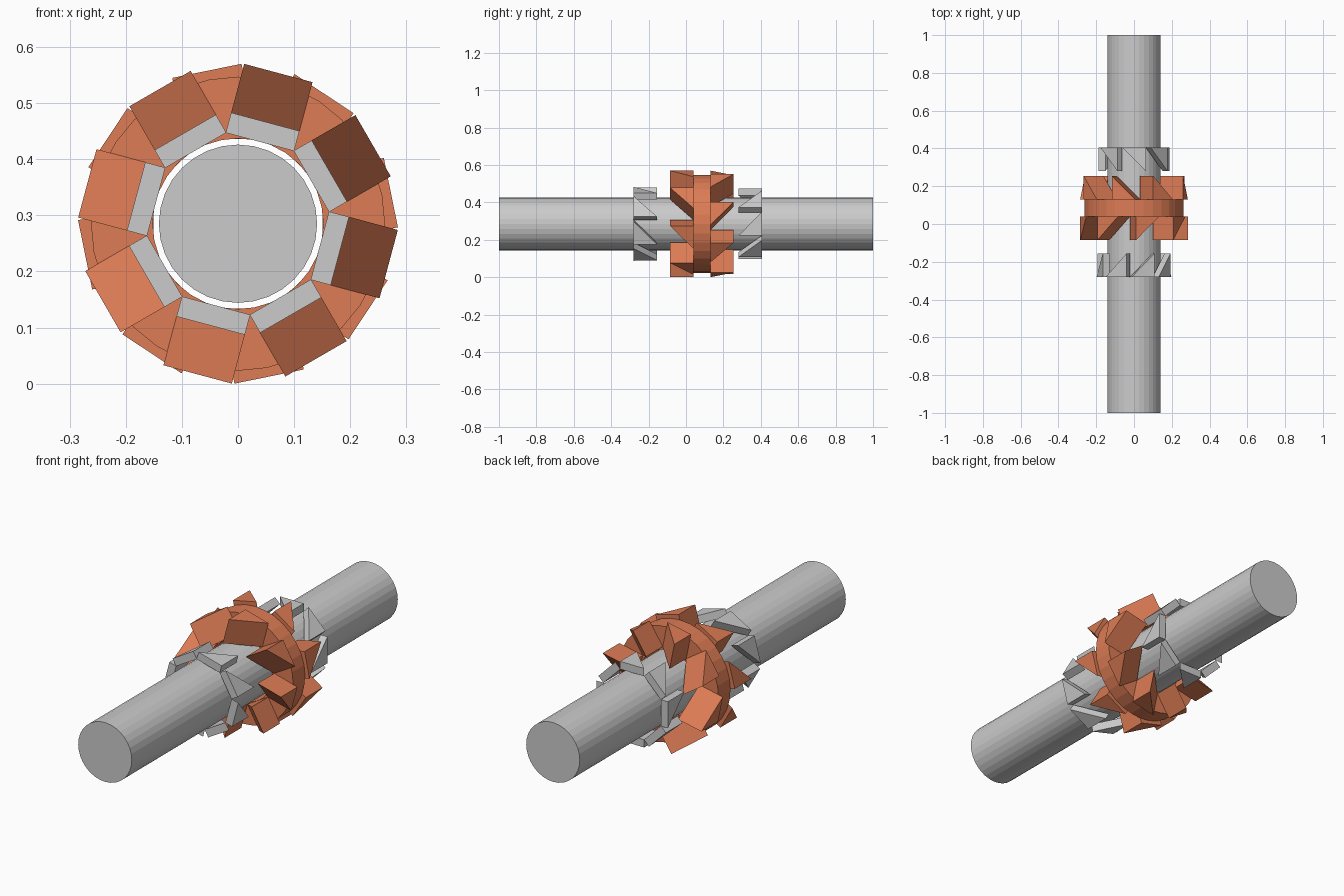
import bpy, bmesh
from math import radians, sin, cos, tau

if "Cube" in bpy.data.objects:
    bpy.data.objects.remove(bpy.data.objects["Cube"])

CZ = 0.285          # height of the shaft axis
SIDES = 32

orange = bpy.data.materials.new("orange")
orange.diffuse_color = (0.72, 0.2, 0.09, 1)
orange.use_nodes = True
orange.node_tree.nodes["Principled BSDF"].inputs["Base Color"].default_value = orange.diffuse_color


def finish(name, bm, mat=None):
    bmesh.ops.recalc_face_normals(bm, faces=bm.faces)
    mesh = bpy.data.meshes.new(name)
    bm.to_mesh(mesh)
    bm.free()
    ob = bpy.data.objects.new(name, mesh)
    ob.location.z = CZ
    bpy.context.collection.objects.link(ob)
    if mat:
        mesh.materials.append(mat)
    return ob


def circle(bm, r, y):
    return [bm.verts.new((r * cos(tau * i / SIDES), y, r * sin(tau * i / SIDES)))
            for i in range(SIDES)]


def bridge(bm, a, b):
    for i in range(SIDES):
        j = (i + 1) % SIDES
        bm.faces.new((a[i], a[j], b[j], b[i]))


def teeth(name, profile, r0, r1, start, mat=None):
    """Eight ratchet wedges; profile is a triangle of (tangent, y) points."""
    bm = bmesh.new()
    for k in range(8):
        a = radians(start + 45 * k)
        inner, outer = [[bm.verts.new((r * cos(a) - t * sin(a), y, r * sin(a) + t * cos(a)))
                         for t, y in profile] for r in (r0, r1)]
        bm.faces.new(inner)
        bm.faces.new(outer)
        for i in range(3):
            j = (i + 1) % 3
            bm.faces.new((inner[i], inner[j], outer[j], outer[i]))
    return finish(name, bm, mat)


# Shaft
bm = bmesh.new()
a, b = circle(bm, 0.141, -1), circle(bm, 0.141, 1)
bridge(bm, a, b)
bm.faces.new(a)
bm.faces.new(b)
finish("shaft", bm)

# Sliding collar ring
bm = bmesh.new()
loops = [circle(bm, r, y) for r, y in ((0.152, 0.04), (0.262, 0.04), (0.262, 0.13), (0.152, 0.13))]
for i in range(4):
    bridge(bm, loops[i], loops[(i + 1) % 4])
finish("collar_ring", bm, orange)

# Collar teeth: steep side on the counter-clockwise end
W = 0.063
teeth("collar_teeth_front", [(-W, 0.04), (W, 0.04), (W, -0.085)], 0.152, 0.278, 30, orange)
teeth("collar_teeth_back", [(-W, 0.13), (W, 0.13), (W, 0.255)], 0.152, 0.278, 11.5, orange)

# Shaft teeth: they face the collar, steep side reversed
teeth("shaft_teeth_front", [(-W, -0.28), (W, -0.28), (-W, -0.155)], 0.151, 0.188, 30)
teeth("shaft_teeth_back", [(-W, 0.405), (W, 0.405), (-W, 0.28)], 0.151, 0.188, 0)
